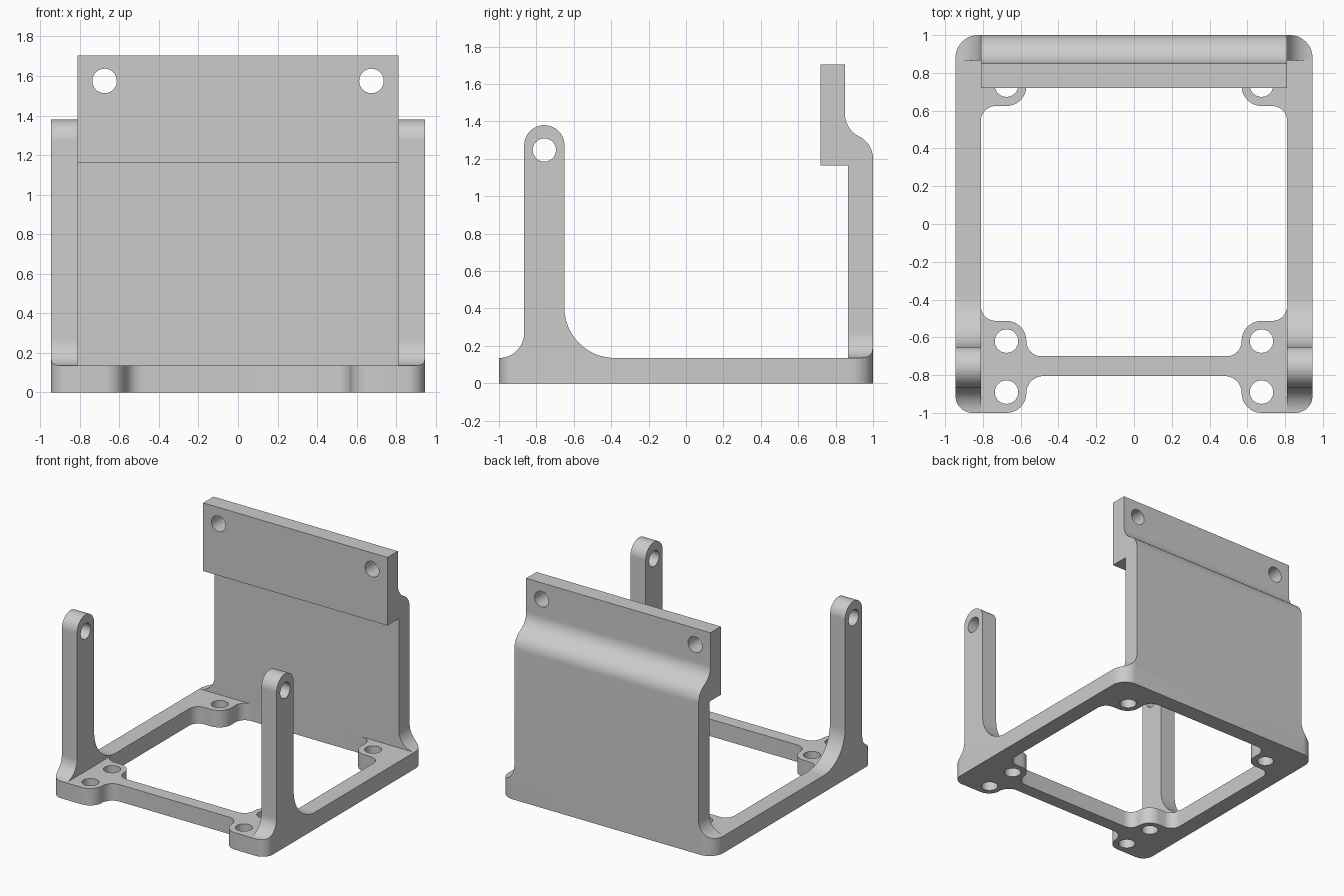
import bpy, bmesh, math
from mathutils import Vector

if "Cube" in bpy.data.objects:
    bpy.data.objects.remove(bpy.data.objects["Cube"])

W, T, INNER = 0.945, 0.135, 0.811    # half width, plate thickness, inner half width
R_FRONT, R_BACK = 0.09, 0.12         # outer corner radii

grey = bpy.data.materials.new("plain grey")
grey.diffuse_color = (0.6, 0.6, 0.6, 1)
grey.use_nodes = True
grey.node_tree.nodes["Principled BSDF"].inputs["Base Color"].default_value = grey.diffuse_color


def rounded(corners, steps=12):
    """Closed outline from (u, v, radius) corners with true arcs."""
    out = []
    n = len(corners)
    for i, (u, v, r) in enumerate(corners):
        p = Vector((u, v))
        if r == 0:
            arc = [p]
        else:
            a = (Vector(corners[i - 1][:2]) - p).normalized()
            b = (Vector(corners[(i + 1) % n][:2]) - p).normalized()
            half = a.angle(b) / 2
            c = p + (a + b).normalized() * r / math.sin(half)
            s = p + a * r / math.tan(half) - c
            e = p + b * r / math.tan(half) - c
            turn = math.atan2(s.x * e.y - s.y * e.x, s.dot(e))
            arc = []
            for k in range(steps + 1):
                t = turn * k / steps
                arc.append(c + Vector((s.x * math.cos(t) - s.y * math.sin(t),
                                       s.x * math.sin(t) + s.y * math.cos(t))))
        for q in arc:
            if not out or (q - out[-1]).length > 1e-4:
                out.append(q)
    if (out[0] - out[-1]).length < 1e-4:
        out.pop()
    return out


def circle(u, v, r=0.062, n=40):
    return [Vector((u + r * math.cos(2 * math.pi * k / n),
                    v + r * math.sin(2 * math.pi * k / n))) for k in range(n)]


def mirrored(half):
    return half + [(-u, v, r) for u, v, r in reversed(half)]


def prism(name, outline, axis, a, b):
    """Extrude an outline along an axis from a to b."""
    place = {"x": lambda p, w: (w, p.x, p.y),
             "y": lambda p, w: (p.x, w, p.y),
             "z": lambda p, w: (p.x, p.y, w)}[axis]
    bm = bmesh.new()
    lo = [bm.verts.new(place(p, a)) for p in outline]
    hi = [bm.verts.new(place(p, b)) for p in outline]
    bm.faces.new(lo)
    bm.faces.new(hi)
    for i in range(len(lo)):
        j = (i + 1) % len(lo)
        bm.faces.new((lo[i], lo[j], hi[j], hi[i]))
    bmesh.ops.recalc_face_normals(bm, faces=bm.faces)
    mesh = bpy.data.meshes.new(name)
    bm.to_mesh(mesh)
    bm.free()
    mesh.materials.append(grey)
    ob = bpy.data.objects.new(name, mesh)
    bpy.context.collection.objects.link(ob)
    return ob


def cut(ob, cutters):
    """Subtract the cutters one at a time, then remove them."""
    for c in cutters:
        m = ob.modifiers.new("cut", "BOOLEAN")
        m.operation, m.solver, m.object = "DIFFERENCE", "EXACT", c
        bpy.context.view_layer.update()
        dg = bpy.context.evaluated_depsgraph_get()
        mesh = bpy.data.meshes.new_from_object(ob.evaluated_get(dg))
        ob.modifiers.clear()
        ob.data = mesh
        bpy.data.objects.remove(c)


def corner_cutter(sx, sy, r):
    """Waste outside a rounded vertical corner of the base."""
    m = 0.1
    pts = [Vector((sx * (W - r + r * math.sin(t)), sy * (1 - r + r * math.cos(t))))
           for t in (math.pi / 2 * k / 12 for k in range(13))]
    pts += [Vector((sx * (W + m), sy * (1 - r))), Vector((sx * (W + m), sy * (1 + m))),
            Vector((sx * (W - r), sy * (1 + m)))]
    return prism("corner_cutter", pts, "z", -0.1, 0.6)


# Base frame: outer outline, central opening and six screw holes
base = prism("base_frame", rounded(mirrored([
    (0.57, -0.805, 0.09), (0.57, -1, 0.105), (W, -1, R_FRONT), (W, 1, R_BACK)])), "z", 0, T)
opening = prism("opening", rounded(mirrored([
    (0.57, -0.70, 0.08), (0.57, -0.513, 0.105), (INNER, -0.513, 0.08),
    (INNER, 0.625, 0.08), (0.57, 0.625, 0.105), (0.57, 0.865, 0.08)])), "z", -0.1, 0.3)
cut(base, [opening] + [prism("hole", circle(s * 0.675, y), "z", -0.1, 0.3)
                       for s in (-1, 1) for y in (-0.89, -0.62, 0.735)])
parts = [base]

# Front posts with flared feet, round tops and a cross hole
post_profile = rounded([
    (-1, T, 0), (-0.865, T, 0.135), (-0.865, 1.38, 0.1075),
    (-0.65, 1.38, 0.1075), (-0.65, T, 0.27), (-0.38, T, 0)], 20)
# Feet blending the wall sides into the base
foot_profile = [Vector((INNER, T))] + rounded([
    (W, T, 0), (INNER, T, W - INNER), (INNER, T + 0.2, 0)], 16)[:-1]

for s, side in ((-1, "left"), (1, "right")):
    post = prism(side + "_post", post_profile, "x", s * INNER, s * W)
    cut(post, [prism("hole", circle(-0.7575, 1.247), "x", s * 0.7, s * 1.1),
               corner_cutter(s, -1, R_FRONT)])
    foot = prism(side + "_wall_foot", [Vector((s * p.x, p.y)) for p in foot_profile],
                 "y", 0.865, 1)
    cut(foot, [corner_cutter(s, 1, R_BACK)])
    parts += [post, foot]

# Back wall with a stepped upper lip and two holes
wall = prism("back_wall", rounded([
    (0.865, T, 0), (1, T, 0), (1, 1.2825, 0.135), (0.85, 1.3575, 0.135),
    (0.85, 1.705, 0), (0.72, 1.705, 0), (0.72, 1.163, 0), (0.865, 1.163, 0)], 16),
    "x", -INNER, INNER)
cut(wall, [prism("hole", circle(s * 0.675, 1.575), "y", 0.6, 1.1) for s in (-1, 1)])
parts.append(wall)

# Smooth curved faces, keep edges sharp
for ob in parts:
    ob.select_set(True)
bpy.context.view_layer.objects.active = base
bpy.ops.object.shade_smooth_by_angle(angle=math.radians(30))
